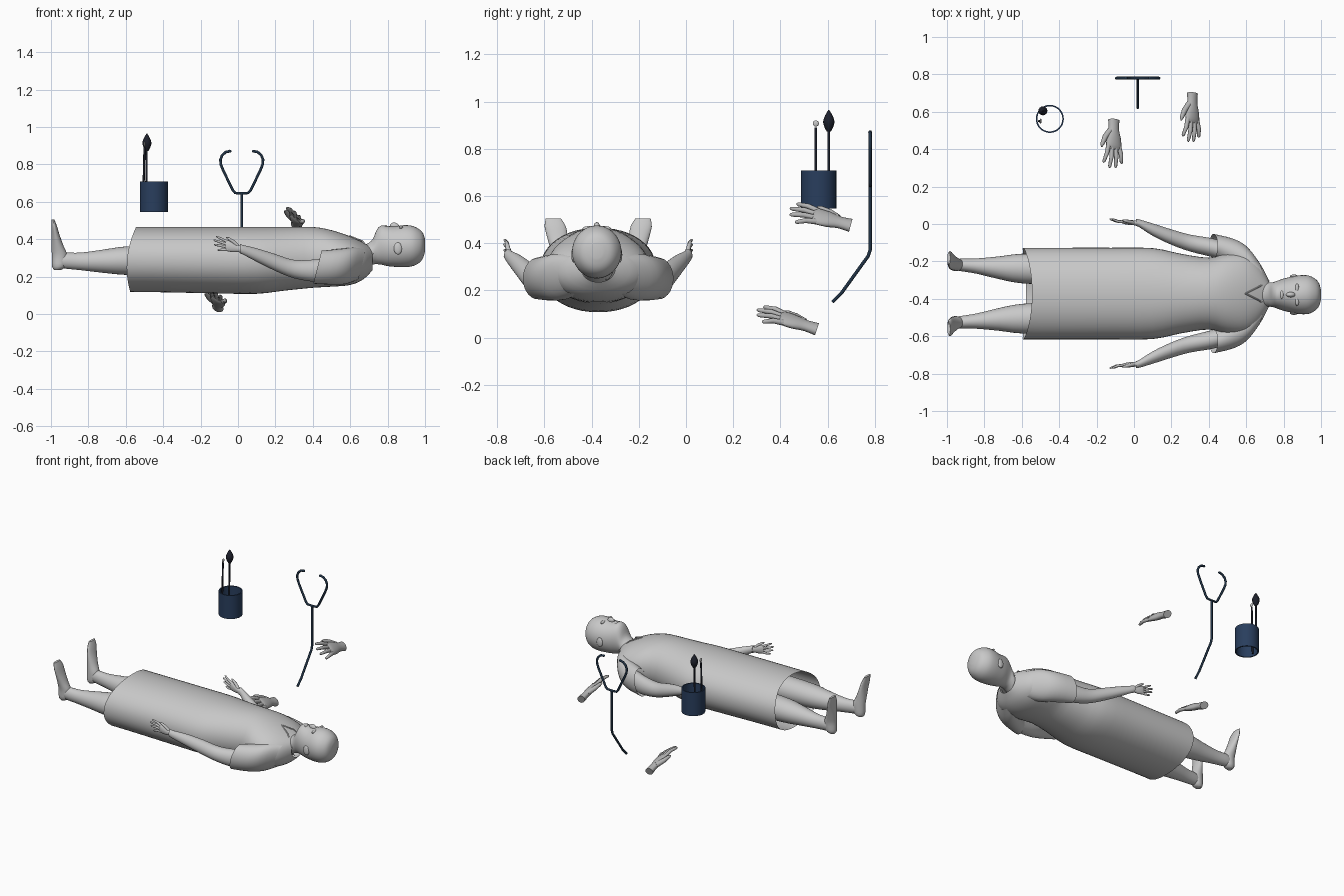
import bpy, bmesh, math
from mathutils import Matrix, Vector

cube = bpy.data.objects.get("Cube")
if cube:
    bpy.data.objects.remove(cube)

MID = -0.372          # y of the body's middle line
made = []


def material(name, col):
    m = bpy.data.materials.new(name)
    m.use_nodes = True
    m.diffuse_color = (*col, 1)
    m.node_tree.nodes["Principled BSDF"].inputs["Base Color"].default_value = (*col, 1)
    return m


GREY = material("pale grey", (0.58, 0.58, 0.58))
GLOVE = material("mid grey", (0.45, 0.45, 0.45))
NAVY = material("navy", (0.022, 0.048, 0.11))
TUBE = material("dark blue", (0.014, 0.032, 0.06))
BLACK = material("near black", (0.012, 0.014, 0.024))


def add_mesh(name, bm, mat):
    bmesh.ops.recalc_face_normals(bm, faces=bm.faces)
    me = bpy.data.meshes.new(name)
    bm.to_mesh(me)
    bm.free()
    me.materials.append(mat)
    ob = bpy.data.objects.new(name, me)
    bpy.context.collection.objects.link(ob)
    made.append(ob)
    return ob


def refine(rings, sub):
    """Catmull-Rom interpolation between cross-sections."""
    out = []
    for i in range(len(rings) - 1):
        p = [rings[max(i - 1, 0)], rings[i], rings[i + 1], rings[min(i + 2, len(rings) - 1)]]
        for k in range(sub):
            t = k / sub
            out.append([b + 0.5 * t * (c - a + t * (2*a - 5*b + 4*c - d + t * (3*(b - c) + d - a)))
                        for a, b, c, d in zip(*p)])
    return out + [rings[-1]]


def loft(name, rings, mat, axis="x", n=28, sub=3, power=2.0, caps=True, fix=None):
    """Rings are (x, y, z, half width, half height) square to the axis."""
    u, v = {"x": ((0, 1, 0), (0, 0, 1)), "y": ((1, 0, 0), (0, 0, 1)), "z": ((1, 0, 0), (0, 1, 0))}[axis]
    u, v = Vector(u), Vector(v)
    bm = bmesh.new()
    loops = []
    for x, y, z, a, b in refine(rings, sub):
        loop = []
        for k in range(n):
            c, s = math.cos(2 * math.pi * k / n), math.sin(2 * math.pi * k / n)
            c = math.copysign(abs(c) ** (2 / power), c)
            s = math.copysign(abs(s) ** (2 / power), s)
            co = Vector((x, y, z)) + u * a * c + v * b * s
            loop.append(bm.verts.new(fix(co) if fix else co))
        loops.append(loop)
    for p, q in zip(loops, loops[1:]):
        for k in range(n):
            bm.faces.new((p[k], p[(k + 1) % n], q[(k + 1) % n], q[k]))
    if caps:
        bm.faces.new(loops[0])
        bm.faces.new(loops[-1])
    return add_mesh(name, bm, mat)


def ball(name, centre, size, mat, turn=0):
    bm = bmesh.new()
    bmesh.ops.create_uvsphere(bm, u_segments=20, v_segments=12, radius=1, matrix=(
        Matrix.Translation(centre) @ Matrix.Rotation(turn, 4, "Y") @ Matrix.Diagonal((*size, 1))))
    return add_mesh(name, bm, mat)


def tube(name, pts, radius, mat, taper=None):
    cu = bpy.data.curves.new(name, "CURVE")
    cu.dimensions = "3D"
    cu.bevel_depth = radius
    cu.bevel_resolution = 3
    cu.use_fill_caps = True
    sp = cu.splines.new("POLY")
    sp.points.add(len(pts) - 1)
    for i, p in enumerate(pts):
        sp.points[i].co = (*p, 1)
        sp.points[i].radius = taper[i] if taper else 1
    sp.use_smooth = True
    cu.materials.append(mat)
    ob = bpy.data.objects.new(name, cu)
    bpy.context.collection.objects.link(ob)


def hand(name, m, mat, scale=1.0):
    """Hand pointing along local -y, thumb on local -x."""
    palm = [(0, 0, 0, .033, .024), (0, -.05, 0, .03, .021), (0, -.10, 0, .043, .022),
            (0, -.145, 0, .047, .018), (0, -.165, 0, .042, .010)]
    loft(name + "_palm", palm, mat, "y", n=20, fix=lambda c: m @ c)
    for i, reach in enumerate((.245, .268, .262, .232)):
        x = -.033 + .022 * i
        tip = Vector((x * 1.75, -reach, -.012))
        root = Vector((x, -.145, 0))
        path = [root, root.lerp(tip, .5) + Vector((0, 0, .008)), root.lerp(tip, .92), tip]
        tube(f"{name}_finger_{i + 1}", [m @ p for p in path], .0115 * scale, mat, (1.1, 1, .75, .3))
    path = [Vector(p) for p in ((-.022, -.06, 0), (-.05, -.10, -.006), (-.066, -.14, -.01), (-.07, -.158, -.012))]
    tube(name + "_thumb", [m @ p for p in path], .014 * scale, mat, (1.2, 1.1, .8, .3))


# Gown: open tube with a slanting hem
def hem(c):
    if c.x < -0.5:
        c.x -= 0.05 * (1 - ((c.z - 0.25) / 0.215) ** 2)
    return c


gown = [(-.545, .245, .118, .465), (-.35, .245, .115, .465), (-.12, .245, .110, .465),
        (.10, .243, .108, .465), (.25, .213, .125, .465), (.40, .192, .14, .465),
        (.50, .215, .146, .448), (.60, .215, .155, .415), (.67, .165, .185, .382), (.72, .072, .235, .355)]
loft("gown", [(x, MID, (lo + hi) / 2, w, (hi - lo) / 2) for x, w, lo, hi in gown],
     GREY, n=48, power=2.1, caps=False, fix=hem)

# Head and neck, crown toward +x, face up
head = [(.64, .07, .23, .35), (.69, .064, .25, .375), (.72, .064, .264, .40), (.742, .066, .266, .45),
        (.765, .074, .264, .472), (.80, .086, .256, .470), (.84, .095, .252, .468), (.89, .104, .25, .475),
        (.935, .102, .256, .470), (.97, .084, .274, .452), (.99, .06, .30, .43), (1.0, .025, .335, .40)]
loft("head", [(x, MID - .006, (lo + hi) / 2, w, (hi - lo) / 2) for x, w, lo, hi in head], GREY, n=36)
ball("nose", (.838, MID - .006, .468), (.026, .014, .020), GREY, .35)
ball("lips", (.79, MID - .006, .467), (.009, .022, .008), GREY)

# Parts found on both sides of the body
for side, tag in ((1, "left"), (-1, "right")):
    def place(c, side=side):
        return Vector((c[0], MID + side * c[1], c[2]))

    ball(tag + "_ear", place((.855, .098 - .006 * side, .35)), (.022, .010, .032), GREY)
    ball(tag + "_brow", place((.872, .034 - .006 * side, .462)), (.010, .026, .010), GREY)
    tube(tag + "_collar_edge", [place(p) for p in ((.722, .068, .32), (.665, .035, .39), (.595, 0, .417))],
         .004, GREY)
    loft(tag + "_sleeve", [(.66, .10, .265, .07, .08), (.60, .155, .258, .095, .098),
                           (.53, .205, .253, .088, .096), (.425, .255, .25, .064, .088)],
         GREY, caps=False, fix=lambda c: place((c.x + (c.z - .25) * .25, c.y, c.z)))
    loft(tag + "_arm", [(.52, .215, .245, .05, .06), (.42, .245, .232, .05, .06), (.30, .27, .24, .045, .049),
                        (.20, .302, .275, .041, .045), (.10, .342, .315, .033, .036),
                        (.03, .375, .342, .021, .026), (.01, .38, .349, .019, .025)], GREY, fix=place)
    m = Matrix(((0, .62, 0, .035), (0, -.06 * side, side * -.62, MID + side * .375),
                (-.62, -.16, 0, .341), (0, 0, 0, 1)))
    hand(tag + "_hand", m, GREY, .62)
    loft(tag + "_leg", [(-.38, .13, .285, .085, .085), (-.60, .134, .285, .079, .076),
                        (-.72, .138, .282, .061, .062), (-.84, .147, .281, .041, .047),
                        (-.92, .153, .285, .034, .043), (-.965, .155, .285, .028, .036)], GREY, fix=place)
    loft(tag + "_foot", [(-.965, .153, .235, .018, .018), (-.957, .154, .255, .037, .032),
                         (-.953, .155, .31, .042, .034), (-.964, .162, .36, .033, .037),
                         (-.975, .172, .42, .022, .043), (-.983, .182, .47, .015, .045),
                         (-.990, .190, .505, .008, .032)], GREY, "z", fix=place)

# Two loose gloved hands
for name, at, tilt, roll in (("lower_glove", (-.108, .555, .035), -18, 33),
                             ("upper_glove", (.312, .698, .475), -15, 42)):
    hand(name, Matrix.Translation(at) @ Matrix.Rotation(math.radians(tilt), 4, "X")
         @ Matrix.Rotation(math.radians(roll), 4, "Y"), GLOVE)

# Open cup with two tools
CX, CY = -.45, .562
wall = [(.546, .075), (.708, .075), (.708, .067), (.546, .067), (.546, .075)]
loft("cup", [(CX, CY, z, r, r) for z, r in wall], NAVY, "z", n=32, sub=1, caps=False)
tube("mirror_handle", [(-.508, .55, .56), (-.5, .55, .89)], .006, BLACK)
tube("swab_handle", [(-.492, .605, .56), (-.488, .605, .89)], .006, BLACK)
ball("mirror_disc", (-.499, .55, .907), (.005, .013, .013), GREY)
bulb = [(.872, .008), (.89, .018), (.915, .024), (.94, .016), (.964, .002)]
loft("swab_tip", [(-.487, .605, z, r, r) for z, r in bulb], BLACK, "z", n=16)

# Forked listening tube
SX, SY = .02, .78
tube("listening_stem", [(SX, SY, .645), (SX, SY, .37), (SX, .772, .345), (SX, .75, .315),
                        (SX, .66, .19), (SX, .62, .15)], .0075, TUBE)
for s, tag in ((1, "left"), (-1, "right")):
    fork = [(0, .645), (.035, .647), (.047, .66), (.098, .765), (.112, .80), (.114, .825),
            (.105, .848), (.085, .866), (.062, .870)]
    tube(tag + "_ear_branch", [(SX + s * dx, SY, z) for dx, z in fork], .0075, TUBE)
    ball(tag + "_ear_tip", (SX + s * .064, SY, .870), (.01, .008, .008), TUBE)

# Smooth shading with sharp rims kept
bpy.ops.object.select_all(action="DESELECT")
for ob in made:
    ob.select_set(True)
bpy.context.view_layer.objects.active = made[0]
bpy.ops.object.shade_smooth_by_angle(angle=math.radians(40))
